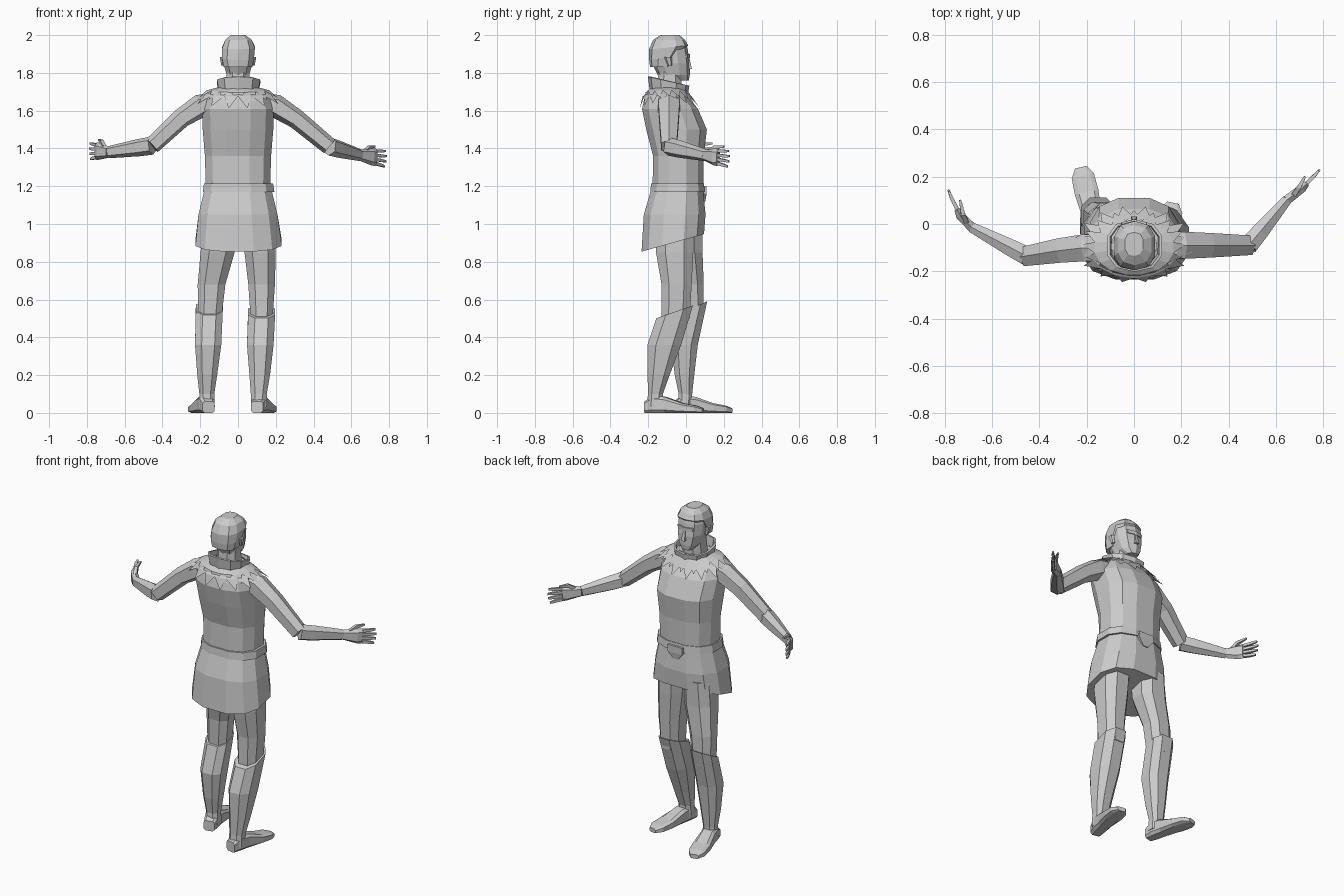
import bpy
from math import sin, cos, pi, copysign
from mathutils import Vector

cube = bpy.data.objects.get("Cube")
if cube:
    bpy.data.objects.remove(cube)

grey = bpy.data.materials.new("plain grey")
grey.use_nodes = True
grey.diffuse_color = (.6, .6, .6, 1)
grey.node_tree.nodes["Principled BSDF"].inputs["Base Color"].default_value = (.6, .6, .6, 1)
UP = Vector((0, 0, 1))


def build(name, verts, faces):
    mesh = bpy.data.meshes.new(name)
    mesh.from_pydata(verts, [], faces)
    mesh.materials.append(grey)
    mesh.update()
    obj = bpy.data.objects.new(name, mesh)
    bpy.context.collection.objects.link(obj)
    return obj


def loft(name, stations, sides=8, power=.8, mode="stack", capped=True):
    """Skin over rings (x, y, z, half width, half height, tilt).
    stack: level rings; limb: rings square to the path; foot: upright rings."""
    centres = [Vector(s[:3]) for s in stations]
    verts, faces = [], []
    for k, s in enumerate(stations):
        side, rise = Vector((1, 0, 0)), Vector((0, 1, 0))
        if mode != "stack":
            along = centres[min(k + 1, len(centres) - 1)] - centres[max(k - 1, 0)]
            if mode == "foot":
                along.z = 0
            side = along.cross(UP).normalized()
            rise = side.cross(along).normalized()
        tilt = s[5] if len(s) > 5 else 0
        for i in range(sides):
            a = (i + .5) * 2 * pi / sides
            u = copysign(abs(cos(a)) ** power, cos(a)) * s[3]
            v = copysign(abs(sin(a)) ** power, sin(a)) * s[4]
            verts.append(centres[k] + side * u + rise * v + UP * tilt * v)
    for k in range(len(stations) - 1):
        for i in range(sides):
            j = (i + 1) % sides
            a, b = k * sides, (k + 1) * sides
            faces.append((a + i, a + j, b + j, b + i))
    if capped:
        faces.append(tuple(reversed(range(sides))))
        faces.append(tuple(range(len(verts) - sides, len(verts))))
    obj = build(name, verts, faces)
    # Consistent outward normals whichever way the stations run
    import bmesh
    bm = bmesh.new()
    bm.from_mesh(obj.data)
    bmesh.ops.recalc_face_normals(bm, faces=bm.faces)
    bm.to_mesh(obj.data)
    bm.free()
    return obj


# Trunk and clothing
loft("tunic_body", [
    (0, -.043, 1.18, .175, .138), (0, -.04, 1.36, .18, .138),
    (0, -.05, 1.5, .192, .165), (0, -.085, 1.61, .195, .152),
    (0, -.105, 1.68, .17, .115), (0, -.095, 1.72, .1, .085)], 12)
loft("tunic_skirt", [
    (0, -.045, 1.2, .178, .138), (0, -.06, 1.05, .215, .168),
    (.003, -.07, .9, .235, .17, .28)], 12)
loft("belt", [(.003, -.045, 1.17, .195, .148), (.003, -.045, 1.215, .188, .144)], 12)
loft("belt_buckle", [(0, .09, 1.12, .02, .015), (0, .095, 1.16, .06, .017),
                     (0, .095, 1.2, .06, .017)], 4, .5)
collar = loft("neck_collar", [
    (.003, -.092, 1.69, .095, .088, -.2), (.003, -.092, 1.758, .108, .098, -.24)],
    10, .8, capped=False)
wall = collar.modifiers.new("wall", "SOLIDIFY")
wall.thickness = .012


# Feathered shoulder cape: a yoke ring edged with pointed petals
def cape(name, petals, phase, reach, lift):
    verts, faces = [], []

    def ring(cy, rx, ry, z, turn, side_lift=0):
        for i in range(petals):
            a = (i + turn + phase) * 2 * pi / petals
            verts.append((rx * cos(a), cy + ry * sin(a),
                          z + lift + side_lift * cos(a) ** 2))
    ring(-.092, .095, .085, 1.715, 0)
    ring(-.1, .16 + reach * .5, .11 + reach * .35, 1.69 - reach * .3, 0, .012)
    ring(-.086, .2 + reach, .135 + reach * .5, 1.635 - reach * .5, .5, .04)
    for i in range(petals):
        j = (i + 1) % petals
        faces.append((i, petals + i, petals + j, j))
        faces.append((petals + i, 2 * petals + i, petals + j))
    build(name, verts, faces)


cape("cape_lower_petals", 16, 0, .055, .003)
cape("cape_upper_petals", 16, .5, .02, .012)

# Head
loft("neck", [(0, -.09, 1.68, .07, .07), (0, -.085, 1.82, .062, .065)])
loft("head", [
    (0, -.025, 1.76, .035, .04, .0), (0, -.065, 1.79, .062, .085),
    (0, -.08, 1.85, .08, .1), (0, -.088, 1.92, .085, .098),
    (0, -.085, 1.965, .07, .085), (0, -.08, 1.985, .04, .05)], 10)
loft("hair", [
    (0, -.125, 1.83, .078, .065), (0, -.115, 1.88, .088, .08, .15),
    (.003, -.092, 1.935, .09, .104, .1), (.003, -.09, 1.975, .073, .084),
    (0, -.085, 2, .04, .05)], 10)
loft("nose", [(0, .015, 1.82, .016, .022), (0, .008, 1.885, .008, .012)], 4)
loft("brow", [(0, -.01, 1.88, .055, .03), (0, -.01, 1.9, .06, .03)], 6)
for tag, s in (("left", 1), ("right", -1)):
    loft(tag + "_ear", [(s * .08, -.085, 1.84, .01, .012),
                        (s * .086, -.095, 1.885, .012, .02)], 6)

# Legs: thigh, boot, foot
loft("left_thigh", [
    (.11, -.06, 1, .09, .11), (.117, -.06, .85, .088, .105),
    (.125, -.05, .68, .075, .085), (.125, -.055, .5, .062, .08)])
loft("right_thigh", [
    (-.1, -.005, 1, .09, .1), (-.108, .005, .85, .096, .088),
    (-.14, .03, .68, .078, .068), (-.15, .035, .5, .066, .062)])
loft("left_boot", [
    (.11, -.165, .03, .045, .045), (.11, -.162, .1, .045, .042),
    (.115, -.145, .2, .058, .062), (.118, -.115, .36, .075, .095),
    (.125, -.06, .535, .076, .103, .35)])
loft("right_boot", [
    (-.165, -.005, .03, .045, .042), (-.165, -.003, .1, .042, .038),
    (-.163, -.008, .2, .056, .055), (-.158, -.008, .36, .074, .075),
    (-.152, .04, .555, .076, .077, .5)])


def foot(name, heel, toe):
    heel, toe = Vector(heel), Vector(toe)
    shape = [(0, .034, .032), (.15, .043, .048), (.35, .044, .044),
             (.65, .053, .027), (.88, .05, .02), (1, .026, .013)]
    loft(name, [(*(heel.lerp(toe, t)), w, h) for t, w, h in
                [(t, w, h) for t, w, h in shape]], 8, .5, "foot")
    obj = bpy.context.collection.objects[name]
    # Rest every ring on the ground
    for k, (t, w, h) in enumerate(shape):
        for v in obj.data.vertices[k * 8:k * 8 + 8]:
            v.co.z += h * .96


foot("left_foot", (.1, -.215, 0), (.165, .09, 0))
foot("right_foot", (-.155, -.06, 0), (-.225, .24, 0))


# Arms and hands
def arm(tag, shoulder, middle, elbow, wrist, palm, tip):
    inner = Vector(shoulder) * .5 + Vector((0, -.045, .835))
    loft(tag + "_upper_arm", [
        (*inner, .06, .05), (*shoulder, .064, .062),
        (*middle, .058, .052), (*elbow, .046, .046)], 6, .8, "limb")
    loft(tag + "_forearm", [
        (*elbow, .044, .048), (*(Vector(elbow).lerp(Vector(wrist), .3)), .04, .046),
        (*wrist, .024, .032)], 6, .8, "limb")
    wrist, palm, tip = Vector(wrist), Vector(palm), Vector(tip)
    knuckle = palm.lerp(tip, .25)
    loft(tag + "_palm", [(*wrist, .022, .03), (*palm, .02, .045),
                         (*knuckle, .014, .046)], 6, .7, "limb")
    for i, finger in enumerate(("little", "ring", "middle", "index")):
        spread = UP * (i - 1.5)
        reach = (.82, .95, 1, .93)[i]
        bend = knuckle.lerp(tip, reach * .5) + (palm - wrist) * .1
        loft(f"{tag}_{finger}_finger", [
            (*(knuckle + spread * .022), .011, .011),
            (*(bend + spread * .025), .01, .01),
            (*(knuckle.lerp(tip, reach) + spread * .028), .006, .007)],
            4, .8, "limb")
    inward = Vector((-copysign(.025, tip.x), .01, 0))
    loft(tag + "_thumb", [
        (*(wrist.lerp(palm, .5) + UP * .025), .014, .014),
        (*(palm + UP * .052 + inward * .5), .012, .012),
        (*(knuckle.lerp(tip, .35) + UP * .06 + inward), .006, .007)],
        4, .8, "limb")


arm("left", (.2, -.09, 1.625), (.31, -.09, 1.555), (.485, -.09, 1.41),
    (.645, .1, 1.365), (.71, .15, 1.355), (.785, .23, 1.345))
arm("right", (-.2, -.1, 1.625), (-.3, -.11, 1.56), (-.455, -.135, 1.415),
    (-.685, -.015, 1.38), (-.735, .035, 1.385), (-.785, .145, 1.385))
